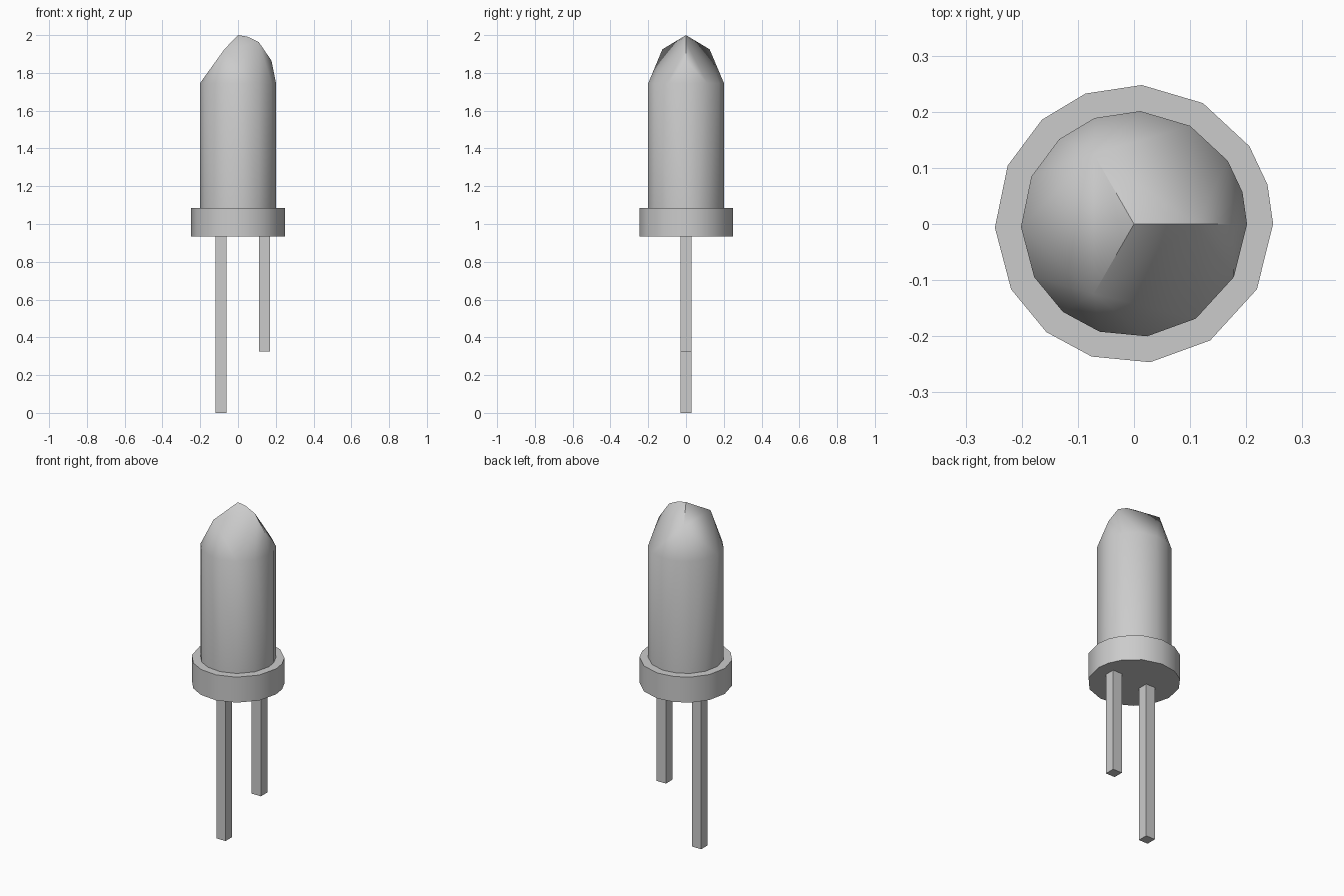
import bpy
import bmesh
from math import radians, cos, sin

cube = bpy.data.objects.get("Cube")
if cube:
    bpy.data.objects.remove(cube)

# One plain grey for everything
grey = bpy.data.materials.new("plain grey")
grey.use_nodes = True
GREY = (0.6, 0.6, 0.6, 1)
grey.diffuse_color = GREY
grey.node_tree.nodes["Principled BSDF"].inputs["Base Color"].default_value = GREY

# Irregular fifteen-sided outline shared by flange and bulb
ANGLES = (0, 16.5, 34, 60.3, 86.8, 110.4, 131.4, 155.2, 181.5,
          208, 231, 252.3, 276.7, 303.2, 332)


def ring(radius, z):
    return [(radius * cos(radians(a)), radius * sin(radians(a)), z) for a in ANGLES]


def hull(name, points, smooth=True):
    """Convex solid through the given points."""
    bm = bmesh.new()
    for p in points:
        bm.verts.new(p)
    bmesh.ops.convex_hull(bm, input=bm.verts[:])
    bmesh.ops.dissolve_limit(bm, angle_limit=radians(0.5),
                             verts=bm.verts[:], edges=bm.edges[:])
    bmesh.ops.recalc_face_normals(bm, faces=bm.faces[:])
    mesh = bpy.data.meshes.new(name)
    bm.to_mesh(mesh)
    bm.free()
    obj = bpy.data.objects.new(name, mesh)
    bpy.context.collection.objects.link(obj)
    mesh.materials.append(grey)
    if smooth:
        bpy.ops.object.select_all(action="DESELECT")
        obj.select_set(True)
        bpy.context.view_layer.objects.active = obj
        bpy.ops.object.shade_smooth_by_angle(angle=radians(30))
    return obj


# Flange disc
hull("flange", ring(0.248, 0.935) + ring(0.248, 1.085))

# Bulb with a faceted tip: curved ridge to +x and two rear corners
tip = [(0, 0, 2), (0.05, 0, 1.992), (0.11, 0, 1.963), (0.177, 0, 1.865),
       (-0.072, 0.125, 1.925), (-0.072, -0.125, 1.925)]
hull("bulb", ring(0.2015, 1.085) + ring(0.2015, 1.745) + tip)


# Square leads, one longer than the other
def lead(name, x, bottom):
    w = 0.03
    hull(name, [(x + i * w, j * w, z) for i in (-1, 1) for j in (-1, 1)
                for z in (bottom, 0.935)], smooth=False)


lead("long_lead", -0.09, 0)
lead("short_lead", 0.14, 0.325)
